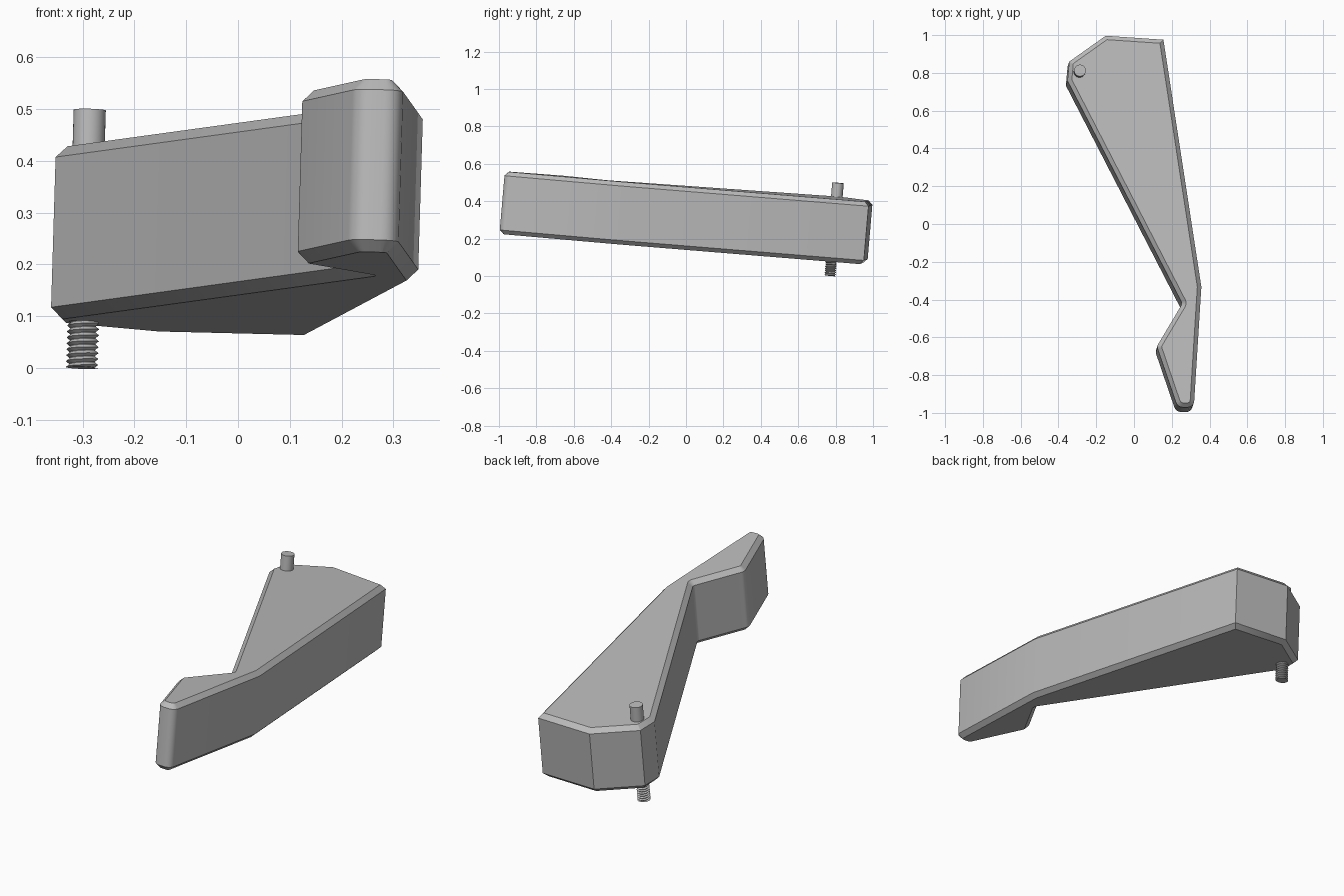
import bpy, bmesh, math
from mathutils import Vector, Matrix

cube = bpy.data.objects.get("Cube")
if cube:
    bpy.data.objects.remove(cube, do_unlink=True)

grey = bpy.data.materials.new("plain grey")
grey.use_nodes = True
colour = (0.5, 0.5, 0.5, 1)
grey.diffuse_color = colour
grey.node_tree.nodes["Principled BSDF"].inputs["Base Color"].default_value = colour

# The whole part leans slightly backwards and to its left
TILT = Matrix.Rotation(-0.086, 4, 'X') @ Matrix.Rotation(0.03, 4, 'Y')


def finish(name, bm):
    bmesh.ops.recalc_face_normals(bm, faces=bm.faces)
    bm.transform(TILT)
    mesh = bpy.data.meshes.new(name)
    bm.to_mesh(mesh)
    bm.free()
    mesh.materials.append(grey)
    obj = bpy.data.objects.new(name, mesh)
    bpy.context.collection.objects.link(obj)
    bpy.ops.object.select_all(action='DESELECT')
    obj.select_set(True)
    bpy.context.view_layer.objects.active = obj
    bpy.ops.object.shade_smooth_by_angle(angle=math.radians(30))
    return obj


# Lever outline, clockwise from the back: x, y, corner radius
CORNERS = [(-0.164, 0.96, 0), (0.142, 0.94, 0), (0.343, -0.373, 0),
           (0.303, -1.013, 0.035), (0.217, -1.013, 0.04),
           (0.107, -0.69, 0.035), (0.242, -0.462, 0.02),
           (-0.366, 0.72, 0), (-0.357, 0.822, 0)]
STEPS = 6


def outline(inset):
    """Inset the corner polygon, then round its corners."""
    pts = [Vector(c[:2]) for c in CORNERS]
    n = len(pts)
    moved = []
    for i, p in enumerate(pts):
        a = (p - pts[i - 1]).normalized()
        b = (pts[(i + 1) % n] - p).normalized()
        na, nb = Vector((a.y, -a.x)), Vector((b.y, -b.x))
        moved.append(p + (na + nb) * inset / (1 + na.dot(nb)))
    loop = []
    for i, p in enumerate(moved):
        radius = CORNERS[i][2]
        if not radius:
            loop.append(p)
            continue
        a = (moved[i - 1] - p).normalized()
        b = (moved[(i + 1) % n] - p).normalized()
        turn = a.cross(b)
        radius += inset if turn < 0 else -inset
        radius = max(radius, 0.008)
        half = a.angle(b) / 2
        centre = p + (a + b).normalized() * radius / math.sin(half)
        start = p + a * radius / math.tan(half) - centre
        end = p + b * radius / math.tan(half) - centre
        sweep = math.atan2(start.cross(end), start.dot(end))
        for k in range(STEPS + 1):
            loop.append(centre + Matrix.Rotation(sweep * k / STEPS, 2) @ start)
    return loop


# Lever body: extruded outline with chamfered rims
bm = bmesh.new()
CHAMFER = 0.022
BOTTOM, TOP = 0.147, 0.482
rings = []
for inset, z in ((CHAMFER, BOTTOM), (0, BOTTOM + CHAMFER),
                 (0, TOP - CHAMFER), (CHAMFER, TOP)):
    rings.append([bm.verts.new((p.x, p.y, z)) for p in outline(inset)])
for low, high in zip(rings, rings[1:]):
    for i in range(len(low)):
        bm.faces.new((low[i - 1], low[i], high[i], high[i - 1]))
bm.faces.new(rings[0])
bm.faces.new(rings[-1])
finish("lever_body", bm)

PIN = Vector((-0.303, 0.767, 0))


def cylinder(bm, radius, low, high):
    place = Matrix.Translation(PIN + Vector((0, 0, (low + high) / 2)))
    bmesh.ops.create_cone(bm, cap_ends=True, segments=32, radius1=radius,
                          radius2=radius, depth=high - low, matrix=place)


# Plain pin above the body
bm = bmesh.new()
cylinder(bm, 0.031, 0.45, 0.557)
finish("top_pin", bm)

# Threaded stud below the body: core plus a helical ridge
bm = bmesh.new()
LOW, HIGH, PITCH, SEGMENTS = 0.058, 0.165, 0.0115, 32
cylinder(bm, 0.0245, LOW, HIGH)
roots, crests = [], []
for i in range(-SEGMENTS, int((HIGH - LOW) / PITCH) * SEGMENTS):
    angle = math.tau * i / SEGMENTS
    for row, radius, lift in ((roots, 0.024, 0), (crests, 0.031, PITCH / 2)):
        z = max(LOW, LOW + PITCH * i / SEGMENTS + lift)
        row.append(bm.verts.new(PIN + Vector((radius * math.cos(angle),
                                              radius * math.sin(angle), z))))
for i in range(len(roots) - SEGMENTS - 1):
    j = i + SEGMENTS
    bm.faces.new((roots[i], roots[i + 1], crests[i + 1], crests[i]))
    bm.faces.new((crests[i], crests[i + 1], roots[j + 1], roots[j]))
finish("threaded_stud", bm)
